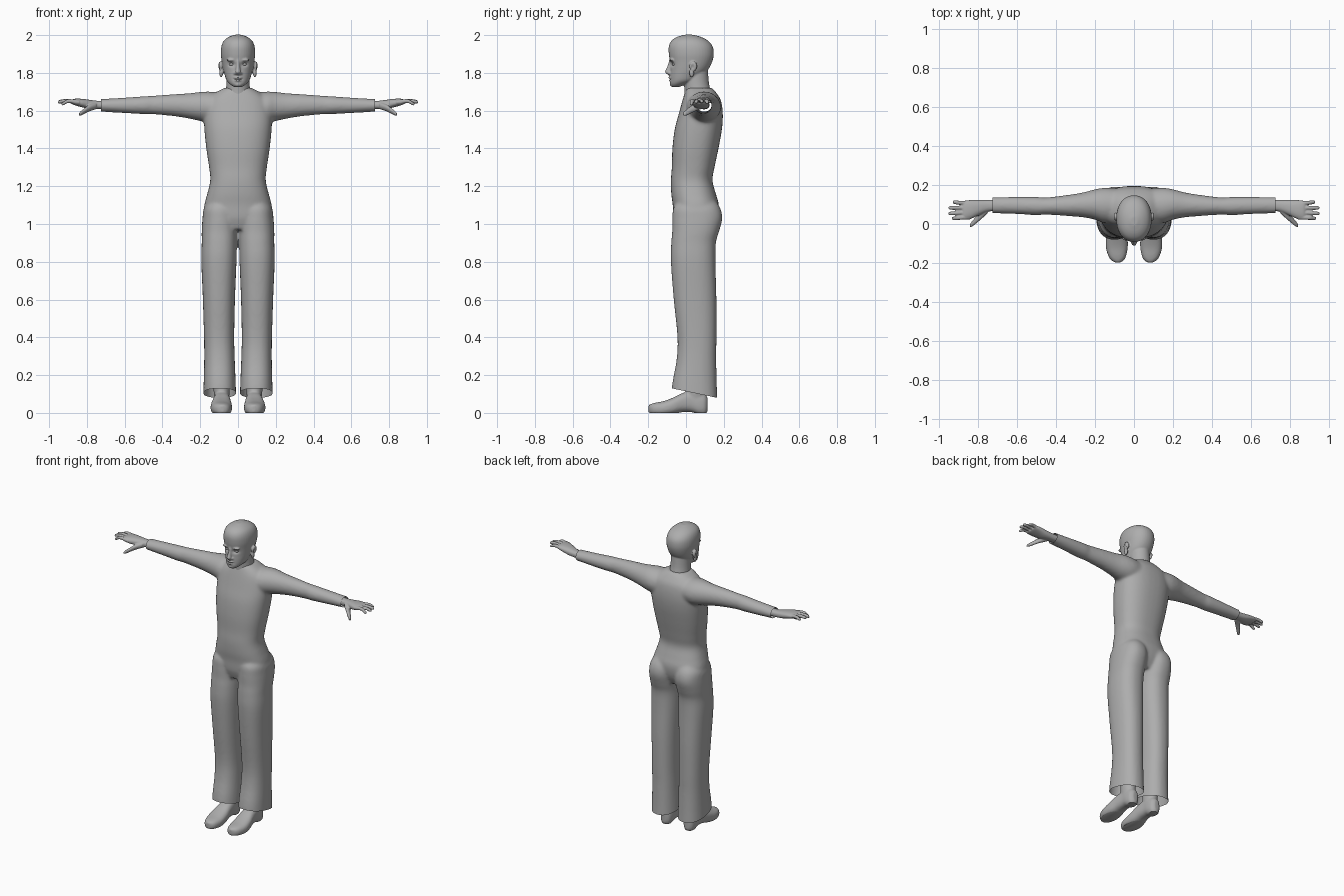
import bpy, bmesh, math
from mathutils import Vector, Matrix

grey = bpy.data.materials.new("plain_grey")
grey.diffuse_color = (0.42, 0.42, 0.42, 1)


def spline(a, b, c, d, t):
    return tuple(0.5 * (2*q + (r-p)*t + (2*p-5*q+4*r-s)*t*t + (3*q-p-3*r+s)*t**3)
                 for p, q, r, s in zip(a, b, c, d))


def loft(bm, axis, rings, n=2.0, seg=40, sub=4):
    """Skin through rings (position, centre u, centre v, radius u, radius v)."""
    pts = []
    for i in range(len(rings) - 1):
        a, d = rings[max(i-1, 0)], rings[min(i+2, len(rings)-1)]
        pts += [spline(a, rings[i], rings[i+1], d, k/sub) for k in range(sub)]
    loops = []
    for p, cu, cv, ru, rv in pts + [rings[-1]]:
        loop = []
        for k in range(seg):
            c, s = math.cos(2*math.pi*k/seg), math.sin(2*math.pi*k/seg)
            u = cu + ru*math.copysign(abs(c)**(2/n), c)
            v = cv + rv*math.copysign(abs(s)**(2/n), s)
            loop.append(bm.verts.new({'x': (p, u, v), 'y': (u, p, v), 'z': (u, v, p)}[axis]))
        loops.append(loop)
    for a, b in zip(loops, loops[1:]):
        for k in range(seg):
            bm.faces.new((a[k], a[(k+1) % seg], b[(k+1) % seg], b[k]))
    bm.faces.new(loops[0])
    bm.faces.new(loops[-1])


def ball(bm, centre, radii):
    m = Matrix.Translation(centre) @ Matrix.Diagonal((*radii, 1))
    bmesh.ops.create_uvsphere(bm, u_segments=20, v_segments=12, radius=1, matrix=m)


def finish(name, bm):
    me = bpy.data.meshes.new(name)
    bm.to_mesh(me)
    bm.free()
    me.materials.clear()
    me.materials.append(grey)
    me.polygons.foreach_set("use_smooth", [True]*len(me.polygons))
    me.set_sharp_from_angle(angle=math.radians(50))
    ob = bpy.data.objects.new(name, me)
    bpy.context.collection.objects.link(ob)
    return ob


def fuse(name, bm, voxel, smooth, cuts=(), fill=False, sculpt=None):
    """Melt overlapping parts into one skin, then trim it with planes."""
    bmesh.ops.recalc_face_normals(bm, faces=bm.faces)
    ob = finish(name, bm)
    rm = ob.modifiers.new("melt", 'REMESH')
    rm.mode, rm.voxel_size = 'VOXEL', voxel
    sm = ob.modifiers.new("soften", 'SMOOTH')
    sm.factor, sm.iterations = 0.5, smooth
    dg = bpy.context.evaluated_depsgraph_get()
    out = bmesh.new()
    out.from_mesh(bpy.data.meshes.new_from_object(ob.evaluated_get(dg)))
    bpy.data.objects.remove(ob)
    if sculpt:
        for v in out.verts:
            sculpt(v.co)
    for co, no in cuts:
        r = bmesh.ops.bisect_plane(out, geom=out.verts[:]+out.edges[:]+out.faces[:],
                                   plane_co=co, plane_no=no, clear_outer=True)
        if fill:
            edges = [e for e in r['geom_cut'] if isinstance(e, bmesh.types.BMEdge)]
            bmesh.ops.holes_fill(out, edges=edges)
    return finish(name, out)


# Clothed body: torso, arms and trouser legs
bm = bmesh.new()
loft(bm, 'z', [(0.97, 0, .045, .12, .09), (1.03, 0, .05, .178, .115), (1.10, 0, .052, .178, .122),
               (1.16, 0, .04, .163, .118), (1.23, 0, .03, .147, .110), (1.30, 0, .038, .153, .113),
               (1.40, 0, .05, .168, .122), (1.50, 0, .065, .178, .125), (1.58, 0, .078, .180, .117),
               (1.65, 0, .083, .165, .103), (1.69, 0, .078, .125, .086), (1.72, 0, .07, .075, .068)],
     n=2.4)
for s in (-1, 1):
    loft(bm, 'z', [(1.14, s*.085, .06, .05, .08), (1.09, s*.093, .057, .085, .122),
                   (1.03, s*.096, .060, .092, .132), (.96, s*.098, .051, .094, .124),
                   (.90, s*.099, .040, .093, .118), (.80, s*.101, .038, .093, .118),
                   (.60, s*.101, .048, .085, .113), (.40, s*.100, .058, .080, .103),
                   (.28, s*.098, .055, .081, .105), (.15, s*.097, .045, .085, .118),
                   (.03, s*.097, .044, .088, .124)], n=2.3)
    loft(bm, 'x', [(s*.08, .095, 1.615, .085, .08), (s*.15, .095, 1.618, .090, .083),
                   (s*.20, .10, 1.622, .078, .077), (s*.26, .098, 1.625, .064, .067),
                   (s*.34, .095, 1.629, .054, .058), (s*.45, .092, 1.630, .044, .049),
                   (s*.50, .092, 1.629, .047, .047), (s*.60, .095, 1.628, .044, .041),
                   (s*.72, .096, 1.628, .041, .034), (s*.77, .096, 1.628, .041, .033)])
fuse("clothed_body", bm, .008, 10, cuts=[
    ((0, -.075, .13), (0, -.05, -.24)),
    ((.725, 0, 0), (1, 0, 0)), ((-.725, 0, 0), (-1, 0, 0))])

# Head with neck, nose, lips, brows and ears
bm = bmesh.new()
loft(bm, 'z', [(1.726, 0, -.055, .022, .02), (1.74, 0, -.040, .042, .043), (1.76, 0, -.014, .060, .070),
               (1.79, 0, .003, .071, .087), (1.82, 0, .018, .079, .101), (1.86, 0, .027, .086, .112),
               (1.90, 0, .028, .091, .119), (1.94, 0, .025, .088, .116), (1.97, 0, .020, .075, .097),
               (1.99, 0, .016, .050, .064), (2.002, 0, .015, .018, .022)], n=2.15)
loft(bm, 'z', [(1.64, 0, .07, .082, .08), (1.70, 0, .062, .066, .070),
               (1.75, 0, .055, .061, .066), (1.82, 0, .05, .060, .066)])
loft(bm, 'z', [(1.875, 0, -.076, .010, .012), (1.85, 0, -.081, .009, .013), (1.82, 0, -.089, .012, .016),
               (1.804, 0, -.094, .015, .018), (1.790, 0, -.084, .013, .012)])
ball(bm, (0, -.082, 1.774), (.022, .012, .007))
ball(bm, (0, -.080, 1.761), (.019, .012, .007))
ball(bm, (0, -.068, 1.739), (.022, .018, .014))
for s in (-1, 1):
    ball(bm, (s*.014, -.083, 1.797), (.009, .010, .008))
    ball(bm, (s*.034, -.073, 1.868), (.026, .014, .008))
    ball(bm, (s*.094, .038, 1.835), (.012, .021, .026))
    ball(bm, (s*.089, .030, 1.800), (.010, .013, .024))


def face_dents(co):
    # Eye sockets, mouth line and ear hollows
    if co.y < 0:
        for s in (-1, 1):
            co.y += .012*math.exp(-((co.x - s*.033)/.016)**2 - ((co.z - 1.845)/.011)**2)
        co.y += .006*math.exp(-(co.x/.024)**4 - ((co.z - 1.767)/.004)**2)
    elif abs(co.x) > .09:
        d = math.exp(-((co.y - .035)/.009)**2 - ((co.z - 1.83)/.015)**2)
        co.x -= math.copysign(.010*d, co.x)


fuse("head", bm, .0045, 3, sculpt=face_dents)

for s, side in ((-1, "right"), (1, "left")):
    # Eyes
    bm = bmesh.new()
    ball(bm, (s*.033, -.060, 1.845), (.014, .013, .008))
    finish(side + "_eye", bm)

    # Hand: wrist, palm, four fingers and thumb
    bm = bmesh.new()
    loft(bm, 'x', [(s*.66, .095, 1.630, .030, .023), (s*.74, .094, 1.630, .029, .022),
                   (s*.79, .085, 1.634, .038, .024), (s*.83, .076, 1.641, .047, .022),
                   (s*.865, .071, 1.646, .049, .017), (s*.88, .070, 1.646, .043, .011)], n=2.3)
    for tip, y0, y1, z in ((.935, .034, .029, 1.634), (.953, .058, .054, 1.643),
                           (.952, .083, .083, 1.645), (.930, .106, .112, 1.641)):
        mid = (.86 + tip)/2
        loft(bm, 'x', [(s*.84, y0, 1.644, .011, .011), (s*mid, (y0+y1)/2, 1.651, .0105, .0105),
                       (s*(tip-.012), y1, z+.004, .0095, .0095), (s*(tip-.003), y1, z+.002, .007, .007),
                       (s*tip, y1, z, .003, .003)], seg=16)
    loft(bm, 'x', [(s*.75, .075, 1.626, .020, .018), (s*.785, .045, 1.615, .022, .018),
                   (s*.81, .020, 1.600, .018, .015), (s*.832, -.001, 1.586, .014, .012),
                   (s*.842, -.010, 1.580, .007, .007)], seg=16)
    fuse(side + "_hand", bm, .004, 2)

    # Shoe with ankle
    bm = bmesh.new()
    loft(bm, 'y', [(-.198, s*.083, .022, .010, .018), (-.188, s*.084, .020, .030, .026),
                   (-.165, s*.086, .021, .045, .032), (-.12, s*.088, .024, .056, .038),
                   (-.07, s*.088, .036, .055, .044), (-.02, s*.086, .054, .047, .050),
                   (.03, s*.085, .060, .041, .056), (.07, s*.085, .050, .040, .060),
                   (.10, s*.085, .045, .033, .055), (.115, s*.085, .045, .015, .035)], n=2.5)
    loft(bm, 'z', [(.04, s*.085, .050, .036, .055), (.09, s*.086, .047, .040, .054),
                   (.15, s*.088, .050, .044, .050), (.26, s*.090, .055, .046, .050)])
    fuse(side + "_shoe", bm, .006, 4, cuts=[((0, 0, 0), (0, 0, -1))], fill=True)
